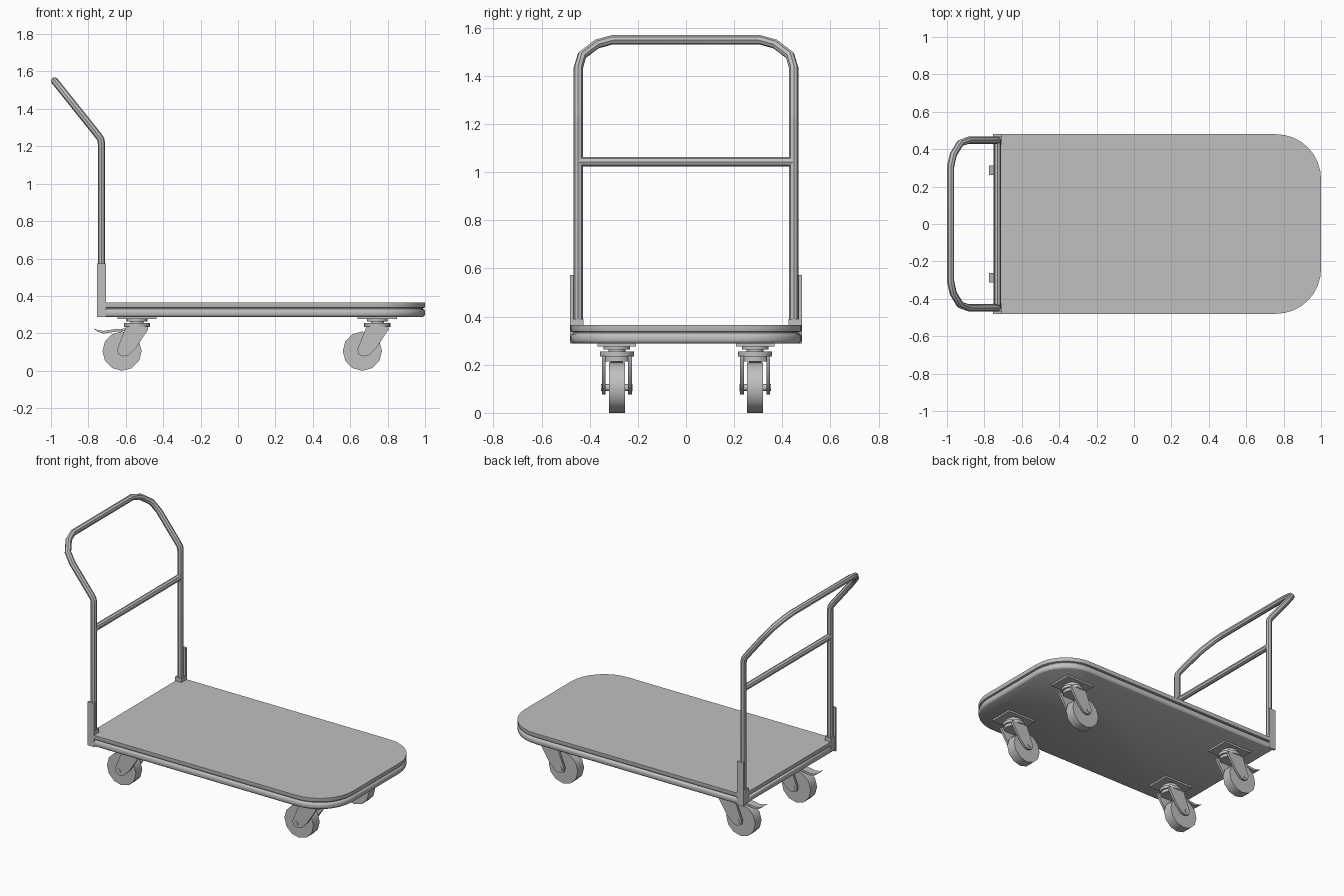
import bpy, bmesh, math
from mathutils import Matrix, Vector

cube = bpy.data.objects.get("Cube")
if cube:
    bpy.data.objects.remove(cube, do_unlink=True)

grey = bpy.data.materials.new("Grey metal")
grey.use_nodes = True
grey.diffuse_color = (0.53, 0.53, 0.53, 1)
grey.node_tree.nodes["Principled BSDF"].inputs["Base Color"].default_value = grey.diffuse_color


def finish(obj):
    obj.data.materials.clear()
    obj.data.materials.append(grey)
    bpy.ops.object.select_all(action='DESELECT')
    bpy.context.view_layer.objects.active = obj
    obj.select_set(True)
    bpy.ops.object.shade_smooth_by_angle(angle=math.radians(40))
    return obj


def from_bmesh(name, bm):
    bmesh.ops.recalc_face_normals(bm, faces=bm.faces)
    mesh = bpy.data.meshes.new(name)
    bm.to_mesh(mesh)
    bm.free()
    obj = bpy.data.objects.new(name, mesh)
    bpy.context.collection.objects.link(obj)
    return finish(obj)


def box(name, low, high):
    low, high = Vector(low), Vector(high)
    bm = bmesh.new()
    fit = Matrix.Translation((low + high) / 2) @ Matrix.Diagonal((*(high - low), 1))
    bmesh.ops.create_cube(bm, size=1, matrix=fit)
    return from_bmesh(name, bm)


def cylinder(name, centre, radius, depth, sides, along_y=False):
    bm = bmesh.new()
    turn = Matrix.Rotation(math.pi / 2, 4, 'X') if along_y else Matrix()
    bmesh.ops.create_cone(bm, cap_ends=True, segments=sides, radius1=radius, radius2=radius,
                          depth=depth, matrix=Matrix.Translation(centre) @ turn)
    return from_bmesh(name, bm)


def loft(name, loops):
    """Join equal-length loops with quads and cap both ends."""
    bm = bmesh.new()
    rings = [[bm.verts.new(p) for p in loop] for loop in loops]
    n = len(rings[0])
    for a, b in zip(rings, rings[1:]):
        for i in range(n):
            j = (i + 1) % n
            bm.faces.new((a[i], a[j], b[j], b[i]))
    bm.faces.new(rings[0])
    bm.faces.new(rings[-1])
    return from_bmesh(name, bm)


def side_plate(name, profile, y0, y1):
    return loft(name, [[(x, y, z) for x, z in profile] for y in (y0, y1)])


def tube(name, points, radius):
    curve = bpy.data.curves.new(name, 'CURVE')
    curve.dimensions = '3D'
    curve.bevel_depth = radius
    curve.bevel_resolution = 2
    curve.use_fill_caps = True
    spline = curve.splines.new('POLY')
    spline.points.add(len(points) - 1)
    for point, co in zip(spline.points, points):
        point.co = (*co, 1)
    obj = bpy.data.objects.new(name, curve)
    bpy.context.collection.objects.link(obj)
    bpy.ops.object.select_all(action='DESELECT')
    bpy.context.view_layer.objects.active = obj
    obj.select_set(True)
    bpy.ops.object.convert(target='MESH')
    return finish(bpy.context.view_layer.objects.active)


# Deck: square at the handle end, rounded at the other, with a groove round the rim
def deck_outline(inset, z, steps=8):
    back, end, half, radius = -0.75 + inset, 1 - inset, 0.48 - inset, 0.24 - inset
    loop = [(back, half, z), (back, -half, z)]
    for side, start in ((-1, -90), (1, 0)):
        for i in range(steps + 1):
            a = math.radians(start + 90 * i / steps)
            loop.append((end - radius + radius * math.cos(a),
                         side * (half - radius) + radius * math.sin(a), z))
    return loop


rim = [(0.012, 0.288), (0.003, 0.294), (0, 0.303), (0, 0.318), (0.004, 0.327),
       (0.012, 0.331), (0.012, 0.335), (0.002, 0.338), (0, 0.343), (0, 0.364)]
loft("deck", [deck_outline(inset, z) for inset, z in rim])


# Handle: upright legs leaning back into a rounded top bar
POST_X, POST_Y = -0.73, 0.448


def leaning(y, z):
    return (-0.745 - (z - 1.255) * 0.8, y, z)


half_handle = [(POST_X, POST_Y, 0.3), (POST_X, POST_Y, 1.215), (-0.734, POST_Y, 1.238)]
half_handle += [leaning(y, z) for y, z in
                ((POST_Y, 1.26), (POST_Y, 1.43), (0.432, 1.485), (0.37, 1.532), (0.305, 1.55))]
mirrored = [(x, -y, z) for x, y, z in reversed(half_handle)]
tube("handle", half_handle + mirrored, 0.0195)
tube("handle_crossbar", [(POST_X, -POST_Y, 1.043), (POST_X, POST_Y, 1.043)], 0.0195)

# Post brackets and collars
for side, label in ((1, "left"), (-1, "right")):
    ys = sorted((side * 0.467, side * 0.481))
    box(label + "_post_bracket", (-0.754, ys[0], 0.288), (-0.706, ys[1], 0.573))
    ys = sorted((side * 0.426, side * 0.47))
    box(label + "_post_collar", (-0.753, ys[0], 0.3), (-0.707, ys[1], 0.39))


# Swivel casters, trailing toward the handle
def caster(label, x, y, braked):
    box(label + "_mounting_plate", (x - 0.105, y - 0.08, 0.276), (x + 0.105, y + 0.08, 0.289))
    cylinder(label + "_swivel_top", (x, y, 0.27), 0.055, 0.014, 20)
    cylinder(label + "_swivel_neck", (x, y, 0.259), 0.035, 0.016, 16)
    cylinder(label + "_swivel_disc", (x, y, 0.245), 0.07, 0.02, 20)
    cylinder(label + "_fork_crown", (x, y, 0.225), 0.06, 0.022, 20)
    profile = [(-0.058, 0.236), (0.06, 0.236), (0.06, 0.222), (-0.004, 0.123),
               (-0.045, 0.083), (-0.075, 0.076), (-0.1, 0.088), (-0.106, 0.115)]
    profile = [(x + dx, z) for dx, z in profile]
    for side in (-1, 1):
        name = label + ("_fork_left" if side > 0 else "_fork_right")
        side_plate(name, profile, y + side * 0.047, y + side * 0.062)
    cylinder(label + "_axle", (x - 0.08, y, 0.105), 0.014, 0.13, 10, True)
    cylinder(label + "_wheel", (x - 0.08, y, 0.105), 0.105, 0.066, 12, True)
    if braked:
        lever = [(-0.235, 0.228), (-0.21, 0.218), (-0.18, 0.213), (-0.12, 0.222), (-0.05, 0.226),
                 (-0.05, 0.214), (-0.12, 0.208), (-0.18, 0.198), (-0.212, 0.21)]
        side_plate(label + "_brake_pedal", [(x + dx, z) for dx, z in lever], y - 0.026, y + 0.026)


for side, label in ((1, "left"), (-1, "right")):
    caster(label + "_handle_end_caster", -0.54, side * 0.287, True)
    caster(label + "_far_end_caster", 0.745, side * 0.287, False)
